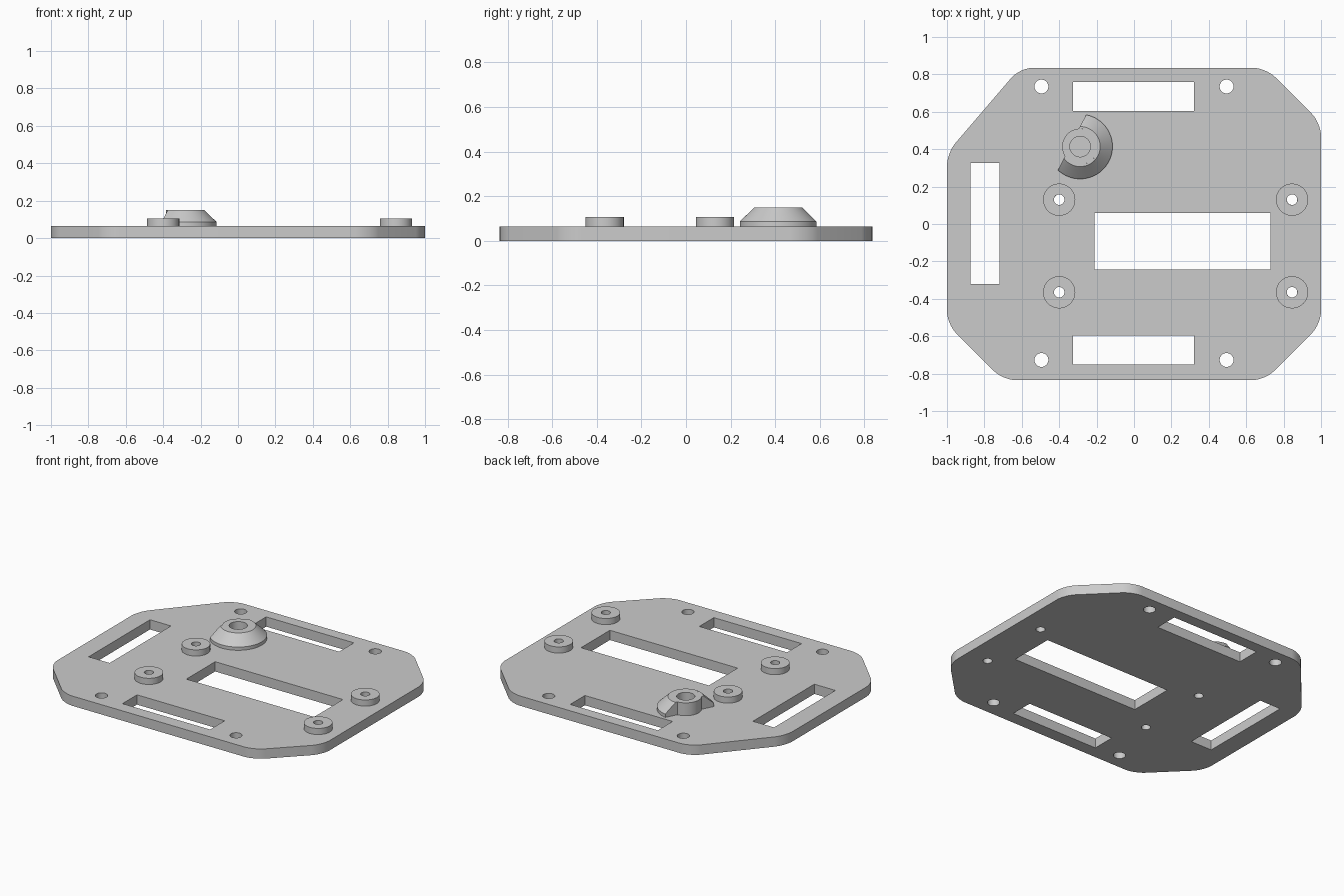
import bpy, bmesh
from math import cos, sin, tau, radians
from mathutils import Vector

if "Cube" in bpy.data.objects:
    bpy.data.objects.remove(bpy.data.objects["Cube"])

GREY = (0.6, 0.6, 0.6, 1)
grey = bpy.data.materials.new("plain grey")
grey.use_nodes = True
grey.diffuse_color = GREY
grey.node_tree.nodes["Principled BSDF"].inputs["Base Color"].default_value = GREY

THICK = 0.065


def make_object(name, bm):
    bmesh.ops.recalc_face_normals(bm, faces=bm.faces[:])
    mesh = bpy.data.meshes.new(name)
    bm.to_mesh(mesh)
    bm.free()
    mesh.materials.append(grey)
    obj = bpy.data.objects.new(name, mesh)
    bpy.context.collection.objects.link(obj)
    return obj


def activate(obj):
    bpy.ops.object.select_all(action="DESELECT")
    obj.select_set(True)
    bpy.context.view_layer.objects.active = obj


def smooth(obj):
    activate(obj)
    bpy.ops.object.shade_smooth_by_angle(angle=radians(30))


def prism(bm, points, z0, z1):
    face = bm.faces.new([bm.verts.new((x, y, z0)) for x, y in points])
    top = bmesh.ops.extrude_face_region(bm, geom=[face])["geom"]
    verts = [v for v in top if isinstance(v, bmesh.types.BMVert)]
    bmesh.ops.translate(bm, verts=verts, vec=(0, 0, z1 - z0))


def circle(cx, cy, r, n=40):
    return [(cx + r * cos(tau * i / n), cy + r * sin(tau * i / n)) for i in range(n)]


def lathe(profile, cx, cy, n=64):
    """Spin a closed (radius, height) profile about a vertical axis."""
    bm = bmesh.new()
    rings = [[bm.verts.new((x, y, z)) for x, y in circle(cx, cy, r, n)]
             for r, z in profile]
    for a, b in zip(rings, rings[1:] + rings[:1]):
        for i in range(n):
            j = (i + 1) % n
            bm.faces.new((a[i], a[j], b[j], b[i]))
    return bm


# Plate outline, with its corners rounded
outline = [(-0.70, -0.835), (0.70, -0.835), (1, -0.535), (1, 0.54),
           (0.705, 0.835), (-0.61, 0.835), (-1, 0.38), (-1, -0.535)]
bm = bmesh.new()
prism(bm, outline, 0, THICK)
upright = [e for e in bm.edges if abs(e.verts[0].co.z - e.verts[1].co.z) > 0.01]
bmesh.ops.bevel(bm, geom=upright, offset=0.07, offset_type="OFFSET",
                segments=8, profile=0.5, affect="EDGES")
plate = make_object("base_plate", bm)

# Slots, window, corner holes and screw holes cut through the plate
bosses = [(x, y) for x in (-0.4, 0.845) for y in (0.13, -0.365)]
bm = bmesh.new()
for x0, x1, y0, y1 in [(-0.325, 0.32, 0.605, 0.76), (-0.325, 0.32, -0.75, -0.597),
                       (-0.875, -0.72, -0.32, 0.325), (-0.21, 0.73, -0.243, 0.06)]:
    prism(bm, [(x0, y0), (x1, y0), (x1, y1), (x0, y1)], -0.1, 0.2)
for x in (-0.495, 0.495):
    for y in (0.735, -0.727):
        prism(bm, circle(x, y, 0.037), -0.1, 0.2)
for x, y in bosses:
    prism(bm, circle(x, y, 0.028), -0.1, 0.2)
cutter = make_object("plate_cutter", bm)
cutter.hide_render = True

cut = plate.modifiers.new("openings", "BOOLEAN")
cut.operation = "DIFFERENCE"
cut.solver = "EXACT"
cut.object = cutter
activate(plate)
bpy.ops.object.modifier_apply(modifier=cut.name)
bpy.data.objects.remove(cutter)
smooth(plate)

# Screw bosses
for k, (x, y) in enumerate(bosses):
    ring = [(0.028, THICK), (0.086, THICK), (0.086, 0.106), (0.028, 0.106)]
    smooth(make_object(f"screw_boss_{k + 1}", lathe(ring, x, y)))

# Post with a blind hole
PX, PY, TOP, CORE = -0.288, 0.414, 0.15, 0.096
post = [(0.055, THICK), (CORE, THICK), (CORE, TOP), (0.055, TOP)]
smooth(make_object("post_core", lathe(post, PX, PY)))

# Conical skirt around the post, sliced off on one side
skirt = [(CORE, THICK), (0.173, THICK), (0.173, 0.087), (0.107, TOP), (CORE, TOP)]
bm = lathe(skirt, PX, PY, 96)
outward = Vector((-sin(radians(63)), cos(radians(63)), 0))
sliced = bmesh.ops.bisect_plane(
    bm, geom=bm.verts[:] + bm.edges[:] + bm.faces[:], dist=1e-5,
    plane_co=Vector((PX, PY, 0)) + outward * 0.049, plane_no=outward, clear_outer=True)
rim = [e for e in sliced["geom_cut"] if isinstance(e, bmesh.types.BMEdge)]
bmesh.ops.holes_fill(bm, edges=rim, sides=0)
smooth(make_object("post_skirt", bm))
